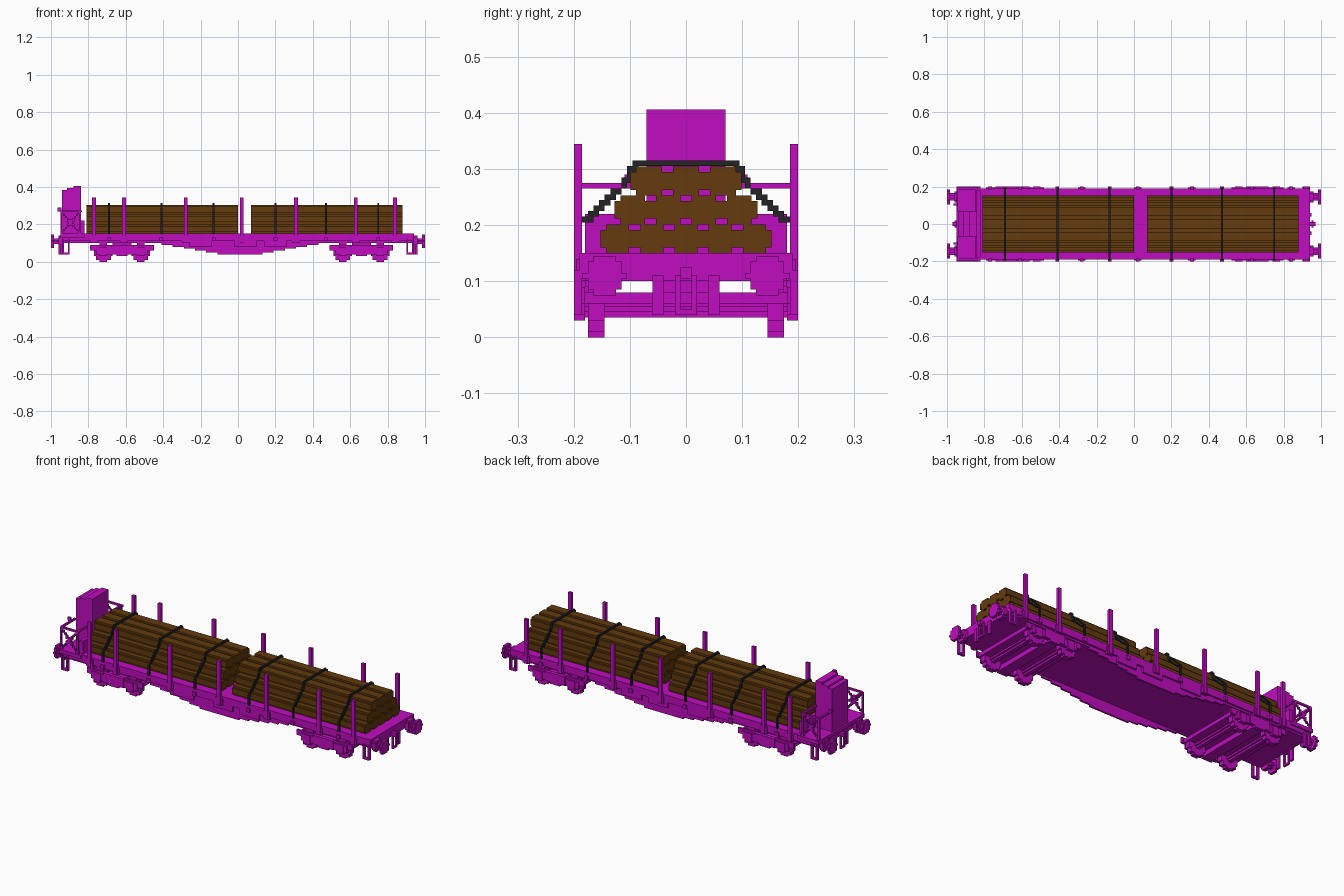
import bpy, bmesh
from mathutils import Matrix, Vector

cube = bpy.data.objects.get("Cube")
if cube:
    bpy.data.objects.remove(cube)

# Shared measures
block = 0.01
half_block = block / 2
deck_bottom = 0.1
deck_top = 0.15
deck_end = 0.94
side = 0.19
outer = side + block
inner = side - block


def material(name, red, green, blue):
    colour = (red, green, blue, 1)
    made = bpy.data.materials.new(name)
    made.use_nodes = True
    made.diffuse_color = colour
    made.node_tree.nodes["Principled BSDF"].inputs["Base Color"].default_value = colour
    return made


purple = material("purple_paint", 0.53, 0.004, 0.53)
brown = material("brown_wood", 0.125, 0.043, 0.004)
black = material("black_strap", 0.017, 0.017, 0.017)


def build(name, boxes, paint=purple):
    """One object from boxes, each given as three (low, high) ranges."""
    bm = bmesh.new()
    for ranges in boxes:
        middle = Vector([(low + high) / 2 for low, high in ranges])
        size = Vector([abs(high - low) for low, high in ranges])
        place = Matrix.Translation(middle) @ Matrix.Diagonal(size.to_4d())
        bmesh.ops.create_cube(bm, size=1, matrix=place)
    mesh = bpy.data.meshes.new(name)
    bm.to_mesh(mesh)
    bm.free()
    mesh.materials.append(paint)
    part = bpy.data.objects.new(name, mesh)
    bpy.context.collection.objects.link(part)


def around(centre, half):
    return (centre - half, centre + half)


def both(boxes):
    """Boxes plus their copies on the other side."""
    return boxes + [(x, (-y[1], -y[0]), z) for x, y, z in boxes]


def disc(radius):
    """Stepped circle as (half width, height range) strips."""
    rows = round(radius * 2 / block)
    strips = []
    for row in range(rows):
        z = (row + 0.5) * block - rows * half_block
        width = max(radius ** 2 - z ** 2, block ** 2) ** 0.5
        strips.append((round(width / block) * block, z))
    return strips


def stepped_line(points):
    """Square block ranges along a bent line."""
    cells = set()
    for start, end in zip(points, points[1:]):
        start, end = Vector(start), Vector(end)
        count = round((end - start).length / half_block)
        for step in range(count + 1):
            spot = start.lerp(end, step / count) / block
            cells.add((round(spot.x), round(spot.y)))
    return [(around(u * block, half_block), around(v * block, half_block))
            for u, v in sorted(cells)]


# Deck and side sills
build("deck", [(around(0, deck_end), around(0, inner), (deck_bottom, deck_top))])
build("side_sill", both([(around(0, deck_end), (inner, side), (deck_bottom + block, deck_top))]))

# Stepped fishbelly girders with small boxes on them
belly = []
for row in range(6):
    z = 0.04 + row * block
    half_length = 0.12 + row * 0.06
    belly.append((around(block, half_length), (inner - block, inner), (z, deck_bottom + block)))
build("belly_girder", both(belly))
build("sill_box", both([(around(x, 0.06), (inner, side), (0.08, 0.12)) for x in (-0.2, 0.04, 0.2)]))

# Stakes, pockets and lashing rings
stakes = (-0.77, -0.61, -0.28, 0.02, 0.31, 0.63, 0.84)
straps = {"rear": (-0.69, -0.41, -0.13), "front": (0.2, 0.47, 0.75)}
stake_side = (side - half_block, outer)
build("stake", both([(around(x, block), stake_side, (deck_bottom, 0.345)) for x in stakes]))
build("stake_pocket", both([(around(x, block * 2), (inner, outer - half_block), (deck_bottom, deck_top - block))
                            for x in stakes]))
build("lashing_ring", both([(around(x, block), stake_side, around(0.12, block))
                            for x in straps["rear"] + straps["front"]]))

# Bogies
wheel_radius = 0.05
for label, centre in (("rear", -0.62), ("front", 0.66)):
    frame = [(around(centre, 0.17), (inner, side), (0.06, 0.09)),
             (around(centre, 0.06), (inner, outer), (0.04, 0.09)),
             (around(centre, 0.03), (inner, outer), (0.03, 0.06))]
    wheels, axles = [], []
    for x in around(centre, 0.1):
        frame += [(around(x, 0.04), (inner, outer - half_block), (0.04, 0.08)),
                  (around(x, 0.02), (inner, outer), (0.03, 0.08))]
        wheels += [(around(x, width), around(0.16, block * 1.5), around(z + wheel_radius, half_block))
                   for width, z in disc(wheel_radius)]
        axles += [(around(x, width), around(0, inner), around(z + wheel_radius, half_block))
                  for width, z in disc(block * 1.5)]
    build(label + "_bogie_frame", both(frame))
    build(label + "_wheels", both(wheels))
    build(label + "_axles", axles)
    build(label + "_bolster", [(around(centre, 0.16), around(0, inner), (0.06, 0.08)),
                               (around(centre, 0.03), around(0, inner), (0.035, 0.08)),
                               (around(centre, wheel_radius), around(0, wheel_radius), (0.08, deck_bottom))])

# Buffers, couplings, hoses and corner steps at both ends
for label, end in (("rear", -1), ("front", 1)):
    tip = end * block
    face = end * deck_end
    buffers = []
    for start, stop, radius in ((face, face + tip * 2, 0.03),
                                (face + tip * 2, end - tip * 1.5, block * 1.5),
                                (end - tip * 1.5, end, 0.035)):
        buffers += [((start, stop), around(0.145, width), around(z + 0.11, half_block))
                    for width, z in disc(radius)]
    build(label + "_buffers", both(buffers))
    hook = (face + tip, face + tip * 2)
    hanging = (0.04, 0.11)
    build(label + "_coupling", both([(hook, (block, block * 2), hanging),
                                     (hook, (0, block), (0.04, 0.05)),
                                     ((face, face + tip * 3), (0, block), around(0.115, block))]))
    build(label + "_hoses", both([((face, face + tip), around(wheel_radius, block), hanging)]))
    build(label + "_corner_steps", both(
        [((face - tip * 4, face), stake_side, (0.04, 0.05))]
        + [((x, x - tip), stake_side, (0.04, 0.12)) for x in (face, face - tip * 3)]))

# Brake platform with stepped cabin and low wall
front_wall = -0.84
cabin_side = around(0, 0.07)
build("platform", [((-deck_end - block, front_wall + block * 2), around(0, outer), (0.13, deck_top))])
build("cabin", [((-deck_end + inset, front_wall), cabin_side, (deck_top, top))
                for inset, top in ((0, 0.385), (0.025, 0.395), (0.06, 0.406))])
build("low_wall", [((front_wall, front_wall + block * 2), around(0, inner), (deck_top, 0.22))])

# Braced railings
rail_top = 0.27
rail_side = around(side, half_block)
rail_rise = (deck_top, rail_top)
rail_ends = (-deck_end - half_block, front_wall - half_block)
rails = [(rail_ends, rail_side, around(rail_top, half_block)),
         (around(-deck_end - block * 1.5, block), around(0.105, half_block), around(rail_top + block, block))]
for x in rail_ends:
    thick = around(x, half_block)
    rails += [(thick, rail_side, rail_rise),
              (thick, (cabin_side[1], side), around(rail_top, half_block))]
for heights in (rail_rise, rail_rise[::-1]):
    rails += [(x, rail_side, z) for x, z in stepped_line(list(zip(rail_ends, heights)))]
build("railings", both(rails))

# Log stacks with stepped ends, held by straps
log_length = 0.81
log_height = 0.0515
strap_path = [(0, 0.31), (0.09, 0.31), (0.11, 0.27), (side, 0.2), (side, deck_top)]
for label, start in (("rear", -log_length), ("front", 0.07)):
    length = (start, start + log_length)
    logs = []
    for row, count in enumerate((5, 4, 3)):
        pitch = 0.061 + row * 0.0025
        low = deck_top + row * log_height
        high = low + log_height
        for number in range(count):
            y = (number - (count - 1) / 2) * pitch
            logs += [(length, around(y, pitch / 2), (low + block, high - block)),
                     (length, around(y, pitch / 2 - block), (low, high))]
    build(label + "_logs", logs, brown)
    build(label + "_straps", both([(around(x, half_block), y, z) for x in straps[label]
                                   for y, z in stepped_line(strap_path)]), black)
